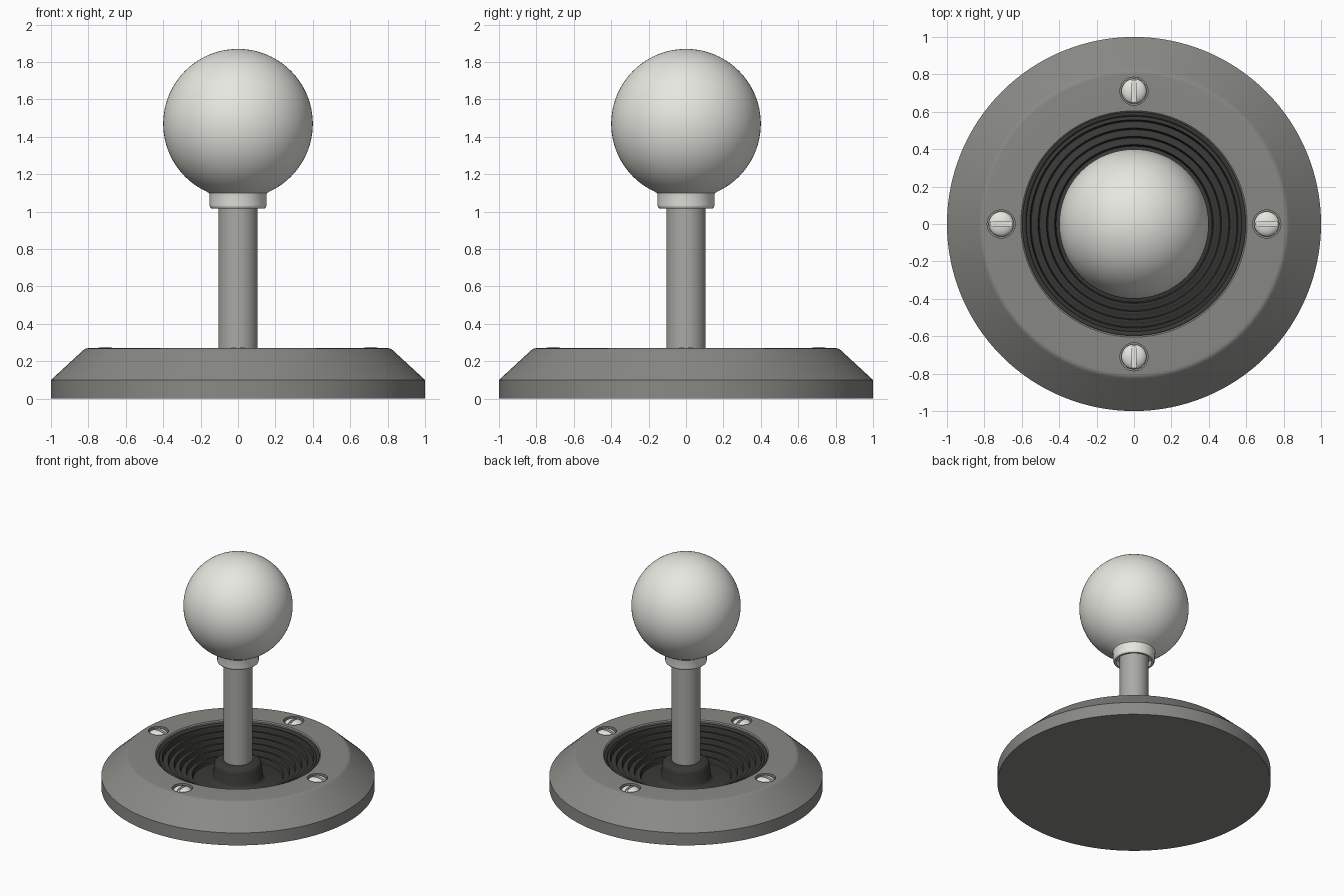
import bpy, bmesh
from math import sin, cos, pi, radians, asin, atan2, hypot

if "Cube" in bpy.data.objects:
    bpy.data.objects.remove(bpy.data.objects["Cube"])


def material(name, value):
    m = bpy.data.materials.new(name)
    m.diffuse_color = (value, value, value * 0.94, 1)
    m.use_nodes = True
    m.node_tree.nodes["Principled BSDF"].inputs["Base Color"].default_value = m.diffuse_color
    return m


BODY, DARK = material("body_grey", 0.25), material("rubber_dark", 0.04)
STEEL, PALE = material("steel_grey", 0.4), material("pale_plastic", 0.8)


def finish(obj, mat, angle=30):
    obj.data.materials.append(mat)
    bpy.ops.object.select_all(action='DESELECT')
    obj.select_set(True)
    bpy.context.view_layer.objects.active = obj
    bpy.ops.object.shade_smooth_by_angle(angle=radians(angle))


def lathe(name, profile, seg=96, centre=(0, 0)):
    """Revolve (radius, z) points around a vertical axis; outside lies right of travel."""
    bm = bmesh.new()
    rings = [[bm.verts.new((r * cos(2 * pi * i / seg), r * sin(2 * pi * i / seg), z))
              for i in range(seg)] for r, z in profile]
    for a, b in zip(rings, rings[1:]):
        for i in range(seg):
            j = (i + 1) % seg
            bm.faces.new((a[i], a[j], b[j], b[i]))
    bmesh.ops.remove_doubles(bm, verts=bm.verts, dist=1e-5)
    me = bpy.data.meshes.new(name)
    bm.to_mesh(me)
    bm.free()
    obj = bpy.data.objects.new(name, me)
    obj.location = (*centre, 0)
    bpy.context.collection.objects.link(obj)
    return obj


def cut(obj, cutter):
    """Subtract the cutter, apply, and remove it."""
    cutter.hide_render = True
    mod = obj.modifiers.new("cut", 'BOOLEAN')
    mod.operation, mod.solver, mod.object = 'DIFFERENCE', 'EXACT', cutter
    bpy.context.view_layer.objects.active = obj
    bpy.ops.object.modifier_apply(modifier=mod.name)
    bpy.data.objects.remove(cutter)


# Base: bevelled disc with a round well
base = lathe("base", [(0, 0), (1, 0), (1, 0.1), (0.83, 0.257), (0.822, 0.264), (0.812, 0.269),
                      (0.8, 0.27), (0.605, 0.27), (0.597, 0.262), (0.597, 0.03), (0, 0.03)], 128)

# Four slotted screws sunk in the base
for k in range(4):
    a = k * pi / 2
    pos = (0.71 * cos(a), 0.71 * sin(a))
    cut(base, lathe("screw_hole_cutter",
                    [(0, 0.22), (0.075, 0.22), (0.075, 0.32), (0, 0.32)], 32, pos))
    dome = [(0.067 * cos(t * pi / 16), 0.246 + 0.032 * sin(t * pi / 16)) for t in range(8)]
    screw = lathe(f"screw_{k + 1}", [(0, 0.215), (0.067, 0.215)] + dome + [(0, 0.278)], 32, pos)
    bpy.ops.mesh.primitive_cube_add(size=1, location=(*pos, 0.29), rotation=(0, 0, a))
    slot = bpy.context.object
    slot.scale = (0.2, 0.02, 0.06)
    bpy.context.view_layer.update()
    cut(screw, slot)
    finish(screw, PALE)
finish(base, BODY)

# Rubber boot: lip, sloping bellows, floor and central collar
x0, z0, x1, z1, folds = 0.575, 0.24, 0.31, 0.075, 6
length = hypot(x1 - x0, z1 - z0)
nx, nz = (z1 - z0) / length, (x0 - x1) / length   # across the slope, upward
boot = [(0.597, 0.235), (0.597, 0.25), (0.588, 0.253), (0.58, 0.248)]
for i in range(folds * 8 + 1):
    t = i / (folds * 8)
    h = 0.013 * sin(2 * pi * folds * t)
    boot.append((x0 + (x1 - x0) * t + nx * h, z0 + (z1 - z0) * t + nz * h))
boot += [(0.21, 0.075), (0.19, 0.082), (0.18, 0.1), (0.176, 0.19), (0.168, 0.212),
         (0.15, 0.225), (0.1, 0.228)]
finish(lathe("rubber_boot", boot), DARK, 60)

# Shaft
finish(lathe("shaft", [(0, 0.06), (0.105, 0.06), (0.105, 1.1), (0, 1.1)], 64), STEEL)

# Ball knob with a hollow-ended neck
R, C = 0.4, 1.47
start = -pi / 2 + asin(0.168 / R)
knob = [(0, 1.05), (0.122, 1.05), (0.125, 1.024), (0.131, 1.018), (0.143, 1.018),
        (0.15, 1.024), (0.152, 1.035), (0.152, 1.088), (0.156, 1.1)]
for i in range(49):
    p = start + (pi / 2 - start) * i / 48
    knob.append((R * cos(p), C + R * sin(p)))
finish(lathe("ball_knob", knob), PALE, 40)
